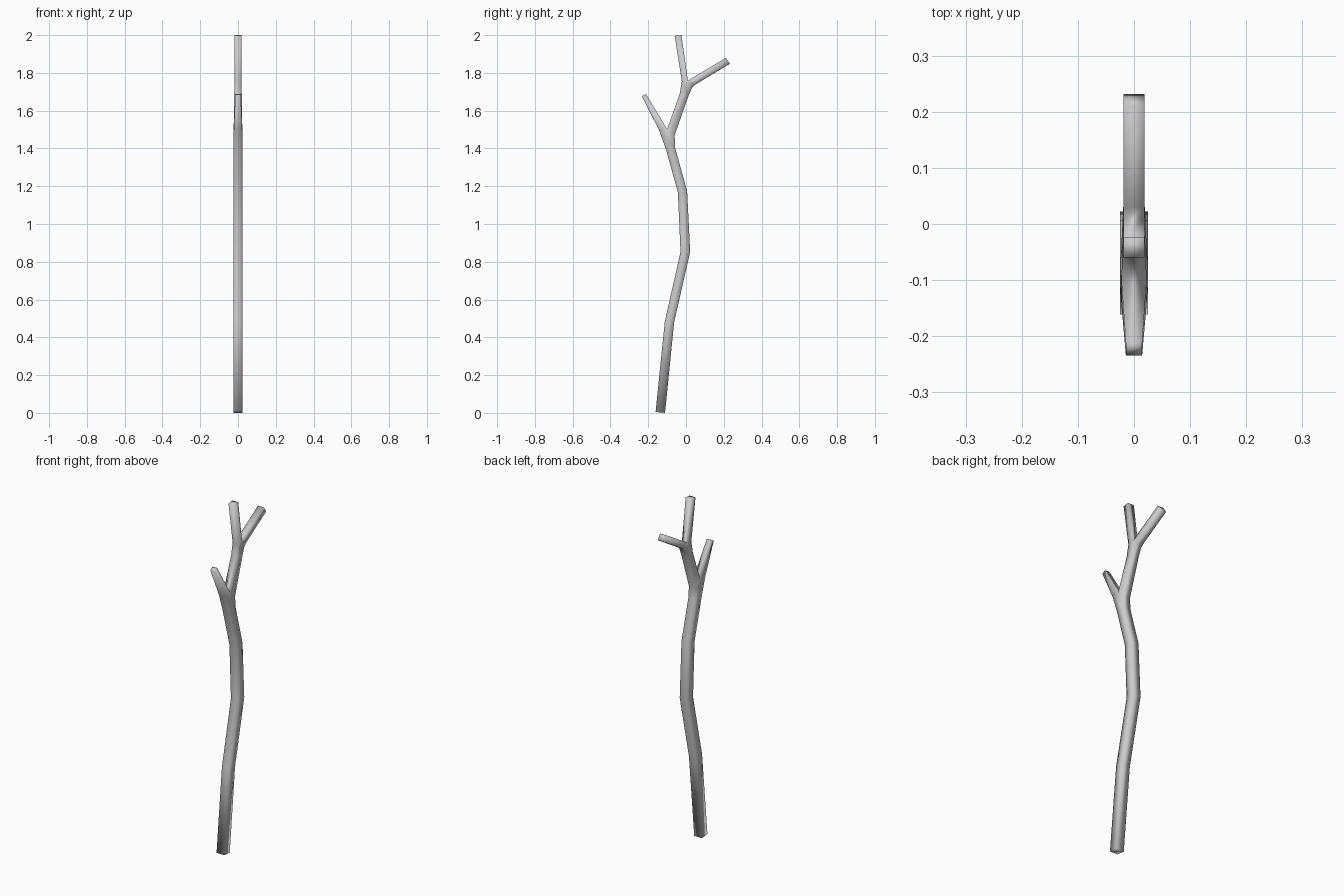
import bpy, bmesh

if "Cube" in bpy.data.objects:
    bpy.data.objects.remove(bpy.data.objects["Cube"])

bm = bmesh.new()

# Each ring of the square stick: left (y, z), right (y, z), half width in x
def ring(ly, lz, ry, rz, w):
    return [bm.verts.new(p) for p in
            ((-w, ly, lz), (w, ly, lz), (w, ry, rz), (-w, ry, rz))]

def bridge(a, b, sides=range(4)):
    for i in sides:
        j = (i + 1) % 4
        bm.faces.new((a[i], a[j], b[j], b[i]))

def fork(base, left, right):
    """Split one square ring into two that share a crotch edge."""
    right[0], right[1] = left[3], left[2]
    bridge(base, left, [0])
    bridge(base, right, [2])
    bm.faces.new((base[1], base[2], right[2], left[2], left[1]))
    bm.faces.new((base[0], left[0], left[3], right[3], base[3]))

def crotch_ring(left, ry, rz, w):
    return [None, None, bm.verts.new((w, ry, rz)), bm.verts.new((-w, ry, rz))]

# Main stem
trunk = [ring(*r) for r in (
    (-.161, .005, -.111, 0, .025),
    (-.112, .485, -.063, .478, .025),
    (-.029, .852, .022, .852, .025),
    (-.043, 1.168, .006, 1.174, .025),
    (-.106, 1.395, -.058, 1.405, .025))]
bm.faces.new(trunk[0])
for a, b in zip(trunk, trunk[1:]):
    bridge(a, b)

# Lower fork: thin twig on the left, stem continuing on the right
twig = ring(-.143, 1.497, -.100, 1.502, .0225)
stem = crotch_ring(twig, -.060, 1.470, .0235)
fork(trunk[-1], twig, stem)
twig_end = ring(-.234, 1.677, -.212, 1.689, .0145)
bridge(twig, twig_end)
bm.faces.new(twig_end[::-1])
stem_top = ring(-.034, 1.687, .014, 1.681, .020)
bridge(stem, stem_top)

# Upper fork: upright twig and one leaning right
upright = ring(-.022, 1.755, .010, 1.758, .019)
leaning = crotch_ring(upright, .033, 1.722, .019)
# short collar so the leaning twig keeps an even thickness
fork(stem_top, upright, leaning)
collar = ring(.030, 1.771, .048, 1.737, .019)
bridge(leaning, collar)
for start, end in ((upright, ring(-.060, 1.996, -.024, 2.0, .019)),
                   (collar, ring(.211, 1.880, .232, 1.848, .019))):
    bridge(start, end)
    bm.faces.new(end[::-1])

bmesh.ops.recalc_face_normals(bm, faces=bm.faces[:])
mesh = bpy.data.meshes.new("branch")
bm.to_mesh(mesh)
bm.free()
branch = bpy.data.objects.new("branch", mesh)
bpy.context.collection.objects.link(branch)
for p in mesh.polygons:
    p.use_smooth = True
